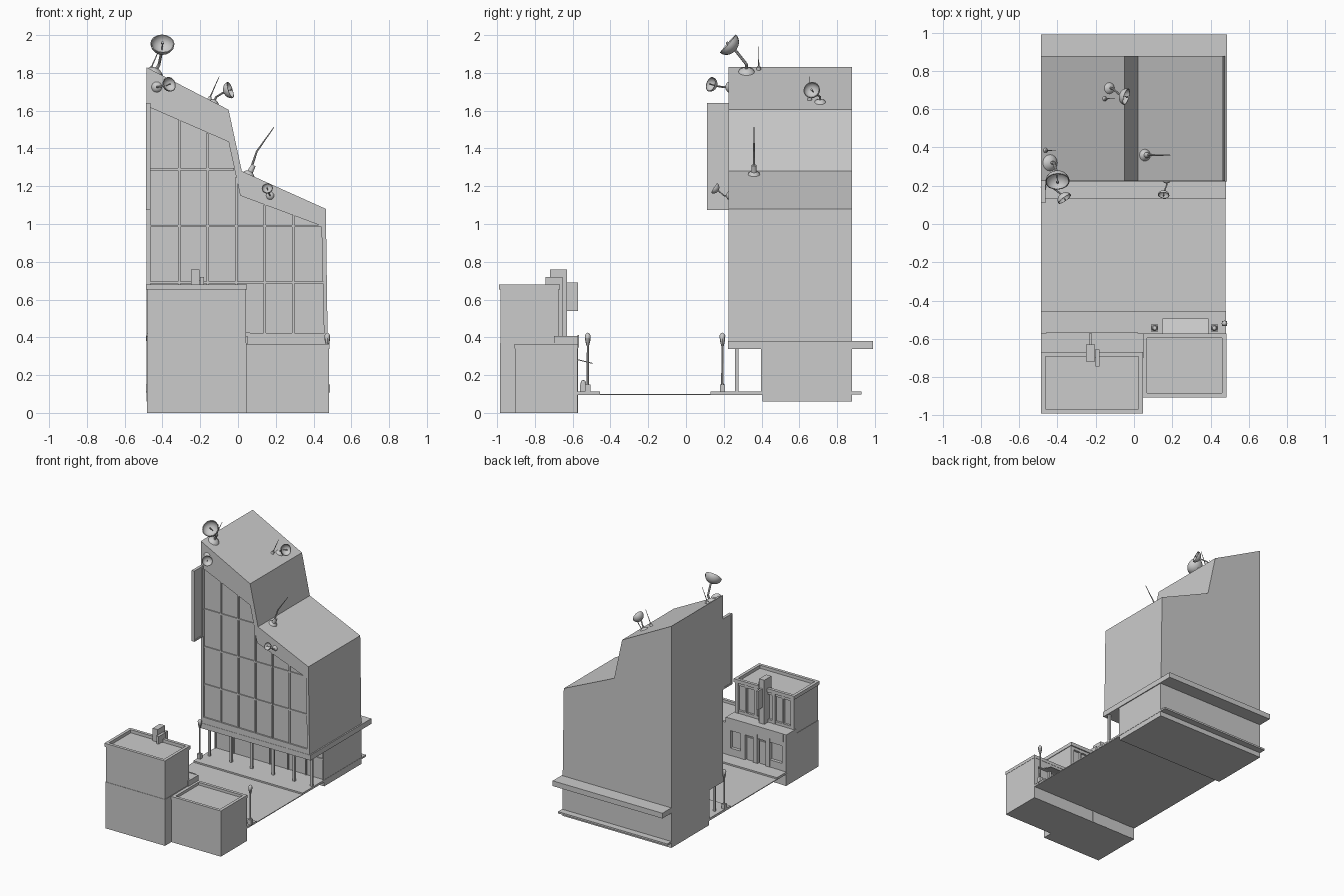
import bpy, bmesh, math
from mathutils import Vector

if "Cube" in bpy.data.objects:
    bpy.data.objects.remove(bpy.data.objects["Cube"])


def finish(name, bm, smooth=False):
    bmesh.ops.recalc_face_normals(bm, faces=bm.faces[:])
    me = bpy.data.meshes.new(name)
    bm.to_mesh(me)
    bm.free()
    ob = bpy.data.objects.new(name, me)
    bpy.context.collection.objects.link(ob)
    if smooth:
        bpy.context.view_layer.objects.active = ob
        ob.select_set(True)
        bpy.ops.object.shade_smooth_by_angle(angle=math.radians(40))
        ob.select_set(False)
    return ob


def boxes(name, items):
    """One object from boxes given as (x0, x1, y0, y1, z0, z1)."""
    bm = bmesh.new()
    for x0, x1, y0, y1, z0, z1 in items:
        for v in bmesh.ops.create_cube(bm, size=1)['verts']:
            v.co = ((x0 + x1) / 2 + v.co.x * (x1 - x0),
                    (y0 + y1) / 2 + v.co.y * (y1 - y0),
                    (z0 + z1) / 2 + v.co.z * (z1 - z0))
    return finish(name, bm)


def rod(name, a, b, r1, r2=None, n=10):
    a, b = Vector(a), Vector(b)
    bm = bmesh.new()
    bmesh.ops.create_cone(bm, cap_ends=True, segments=n, radius1=r1,
                          radius2=r1 if r2 is None else r2, depth=(b - a).length)
    ob = finish(name, bm, True)
    ob.location = (a + b) / 2
    ob.rotation_euler = (b - a).to_track_quat('Z', 'Y').to_euler()
    return ob


def lathe(name, pts, loc, direction=(0, 0, 1), n=16):
    """Revolve (radius, height) points around an axis."""
    bm = bmesh.new()
    rings = [[bm.verts.new((r * math.cos(2 * math.pi * i / n), r * math.sin(2 * math.pi * i / n), h))
              for i in range(n)] for r, h in pts]
    for p, q in zip(rings, rings[1:]):
        for i in range(n):
            bm.faces.new((p[i], p[(i + 1) % n], q[(i + 1) % n], q[i]))
    bmesh.ops.remove_doubles(bm, verts=bm.verts[:], dist=1e-5)
    ob = finish(name, bm, True)
    ob.location = loc
    ob.rotation_euler = Vector(direction).to_track_quat('Z', 'Y').to_euler()
    return ob


def dish(name, rim, d, r, foot, foot_dir):
    d, rim, foot, fd = Vector(d).normalized(), Vector(rim), Vector(foot), Vector(foot_dir).normalized()
    dep = r * 0.85
    arc = [math.pi / 2 * i / 6 for i in range(7)]
    outer = [(r * math.sin(t), -dep * math.cos(t)) for t in arc]
    inner = [(0.92 * x, 0.92 * h) for x, h in reversed(outer)]
    lathe(name + "_bowl", outer + inner, rim, d)
    rod(name + "_feed", rim - d * dep * 0.9, rim + d * r * 0.1, r * 0.05, n=6)
    rod(name + "_receiver", rim, rim + d * r * 0.15, r * 0.12, n=8)
    s = r * 0.7
    lathe(name + "_foot", [(0, 0), (s, 0), (s * .85, s * .25), (s * .4, s * .5), (0, s * .55)], foot, fd)
    knee = foot + fd * r * 0.75
    rod(name + "_post", foot, knee, r * 0.13, n=8)
    rod(name + "_arm", knee, rim - d * dep * 0.93, r * 0.12, n=8)


# Tower: stepped sloping profile
OUT = [(-.485, .36), (-.485, 1.83), (-.05, 1.605), (.02, 1.28), (.465, 1.08), (.475, .36)]
INN = [(-.462, .43), (-.462, 1.615), (-.05, 1.435), (.012, 1.15), (.442, .99), (.455, .42)]
bm = bmesh.new()
f = bm.faces.new([bm.verts.new((x, .236, z)) for x, z in OUT])
ext = bmesh.ops.extrude_face_region(bm, geom=[f])
for v in [g for g in ext['geom'] if isinstance(g, bmesh.types.BMVert)]:
    v.co.y = .878
if not any(abs(fc.normal.y) > .9 and fc.calc_center_median().y < .3 for fc in bm.faces):
    bm.faces.new([v for v in bm.verts if v.co.y < .3][:6])
finish("tower_body", bm)

# Raised border around the glass front
bm = bmesh.new()
loops = [[bm.verts.new((x, y, z)) for x, z in pr] for pr, y in
         ((OUT, .236), (OUT, .224), (INN, .224), (INN, .236))]
for a, b in zip(loops, loops[1:]):
    for i in range(6):
        j = (i + 1) % 6
        bm.faces.new((a[i], a[j], b[j], b[i]))
finish("tower_front_border", bm)


def inner_top(x):
    pts = INN[1:5]
    for (xa, za), (xb, zb) in zip(pts, pts[1:]):
        if xa <= x <= xb:
            return za + (zb - za) * (x - xa) / (xb - xa)
    return .99


bars = []
for k in range(1, 6):
    x = -.462 + k * .151
    bars.append((x - .006, x + .006, .226, .238, .42, inner_top(x)))
for z, xe in ((1.29, -.02), (.99, .442), (.69, .45)):
    bars.append((-.462, xe, .228, .238, z - .006, z + .006))
boxes("window_bars", bars)

# Ground floor, ledge and columns
boxes("tower_base", [(-.485, .478, .405, .878, .06, .345)])
boxes("tower_ledge", [(-.485, .485, .222, .99, .338, .38)])
boxes("entry_columns", [(x - .009, x + .009, .26, .278, .11, .34)
                        for x in (-.44, -.25, -.065, .125, .31, .465)])
boxes("lobby_frame", [(x - .005, x + .005, .396, .407, .11, .34) for x in (-.48, -.32, -.16, 0, .16, .32, .473)]
      + [(-.485, .478, .397, .407, .27, .28)])

# Street
boxes("road", [(-.485, .478, -.58, .42, .094, .1)])
boxes("pavements", [(-.485, .48, -.575, -.455, .098, .112), (-.485, .48, .13, .93, .098, .112)])

# Vertical blank sign
boxes("tower_sign", [(-.481, -.467, .11, .225, 1.075, 1.64)])
boxes("tower_sign_trim", [(-.486, -.462, .11, .12, 1.075, 1.64), (-.486, -.462, .21, .225, 1.075, 1.64)]
      + [(-.486, -.462, .11, .225, z, z + .012) for z in (1.075, 1.628)])

# Roof dishes and aerials
up = (.46, 0, .89)
dish("large_dish", (-.40, .222, 1.955), (.05, -.75, .66), .064, (-.44, .32, 1.803), up)
dish("front_dish", (-.362, .13, 1.74), (.55, -.75, .25), .04, (-.43, .224, 1.725), (0, -1, 0))
dish("roof_dish", (-.04, .665, 1.71), (.88, -.25, .3), .045, (-.13, .71, 1.643), up)
dish("lower_dish", (.155, .15, 1.19), (-.1, -.8, .5), .03, (.17, .224, 1.15), (0, -1, 0))
lathe("aerial_foot", [(0, 0), (.033, 0), (.03, .01), (.015, .022), (.012, .06), (0, .06)],
      (.055, .36, 1.258), up)
rod("aerial_lower", (.06, .36, 1.27), (.10, .36, 1.385), .007, .005, 8)
rod("aerial_upper", (.10, .36, 1.385), (.19, .36, 1.512), .005, .002, 8)
for n, (x, y, z) in enumerate(((-.465, .385, 1.815), (-.155, .655, 1.655))):
    rod("small_aerial_%d" % n, (x, y, z), (x + .055, y, z + .125), .004, .0015, 6)
    lathe("small_aerial_foot_%d" % n, [(0, 0), (.014, 0), (.008, .02), (0, .025)], (x, y, z), up, 10)


def parapet(x0, x1, y0, y1, z0, z1, t):
    return [(x0, x0 + t, y0, y1, z0, z1), (x1 - t, x1, y0, y1, z0, z1),
            (x0 + t, x1 - t, y0, y0 + t, z0, z1), (x0 + t, x1 - t, y1 - t, y1, z0, z1)]


# Two-storey corner building, shop front faces the street
boxes("left_shop_base", [(-.483, .045, -.985, -.6, 0, .37)])
boxes("left_shop_upper", [(-.48, .042, -.982, -.695, .37, .655)])
boxes("left_shop_parapet", parapet(-.487, .047, -.99, -.668, .652, .68, .024))
boxes("left_shop_shelf", [(-.485, .05, -.7, -.572, .365, .408)])
boxes("left_shop_fascia", [(-.46, .02, -.575, -.567, .345, .412)])
boxes("upper_pilasters", [(x - w, x + w, -.7, -.676, .405, .655) for x, w in
                          ((-.465, .015), (-.38, .006), (-.3, .014), (-.14, .014), (-.055, .006), (.027, .015))]
      + [(-.48, .042, -.7, -.678, .405, .43), (-.48, .042, -.7, -.678, .63, .655)])
boxes("shop_piers", [(x - .018, x + .018, -.602, -.573, 0, .37) for x in (-.465, -.32, -.21, -.1, .027)]
      + [(-.483, .045, -.602, -.575, .31, .37), (-.483, -.33, -.602, -.575, 0, .17),
         (-.09, .045, -.602, -.575, 0, .17), (-.32, -.1, -.602, -.575, 0, .11)])
boxes("shop_doors", [(x - .03, x + .03, -.602, -.59, .11, .29) for x in (-.265, -.155)])

# Stepped blank sign tower
boxes("sign_pillar", [(-.2, -.18, -.745, -.655, .66, .72), (-.25, -.205, -.72, -.63, .66, .76),
                      (-.25, -.205, -.7, -.63, .408, .7), (-.205, -.18, -.7, -.655, .408, .7)])
boxes("blade_sign", [(-.236, -.22, -.632, -.572, .54, .69)])

# Single-storey shop
boxes("right_shop_body", [(.045, .482, -.905, -.595, 0, .345)])
boxes("right_shop_parapet", parapet(.045, .484, -.908, -.573, .342, .366, .024))
boxes("right_shop_front", [(.045, .085, -.6, -.575, 0, .345), (.442, .482, -.6, -.575, 0, .345),
                           (.045, .482, -.6, -.575, .28, .345), (.045, .33, -.6, -.575, 0, .16),
                           (.315, .335, -.6, -.575, 0, .3), (.335, .442, -.6, -.575, 0, .11)])
awning = boxes("shop_awning", [(.15, .39, -.577, -.495, .28, .285)])
for v in awning.data.vertices:
    v.co.z -= (v.co.y + .577) * .25

# Bins with round tops
for n, x in enumerate((.108, .42)):
    boxes("bin_%d" % n, [(x - .018, x + .018, -.562, -.526, .11, .15), (x - .014, x + .014, -.558, -.53, .15, .157)])
    lathe("bin_top_%d" % n, [(.012, 0), (.016, .012), (.01, .026), (0, .03)], (x, -.544, .145), n=10)

# Street lamps
for n, (x, y) in enumerate(((.473, -.52), (-.473, .193))):
    boxes("lamp_base_%d" % n, [(x - .014, x + .014, y - .014, y + .014, .108, .15)])
    rod("lamp_pole_%d" % n, (x, y, .14), (x, y, .37), .007, .005, 8)
    lathe("lamp_head_%d" % n, [(0, 0), (.007, 0), (.014, .03), (.015, .055), (.008, .066), (0, .07)],
          (x, y, .355), n=8)
